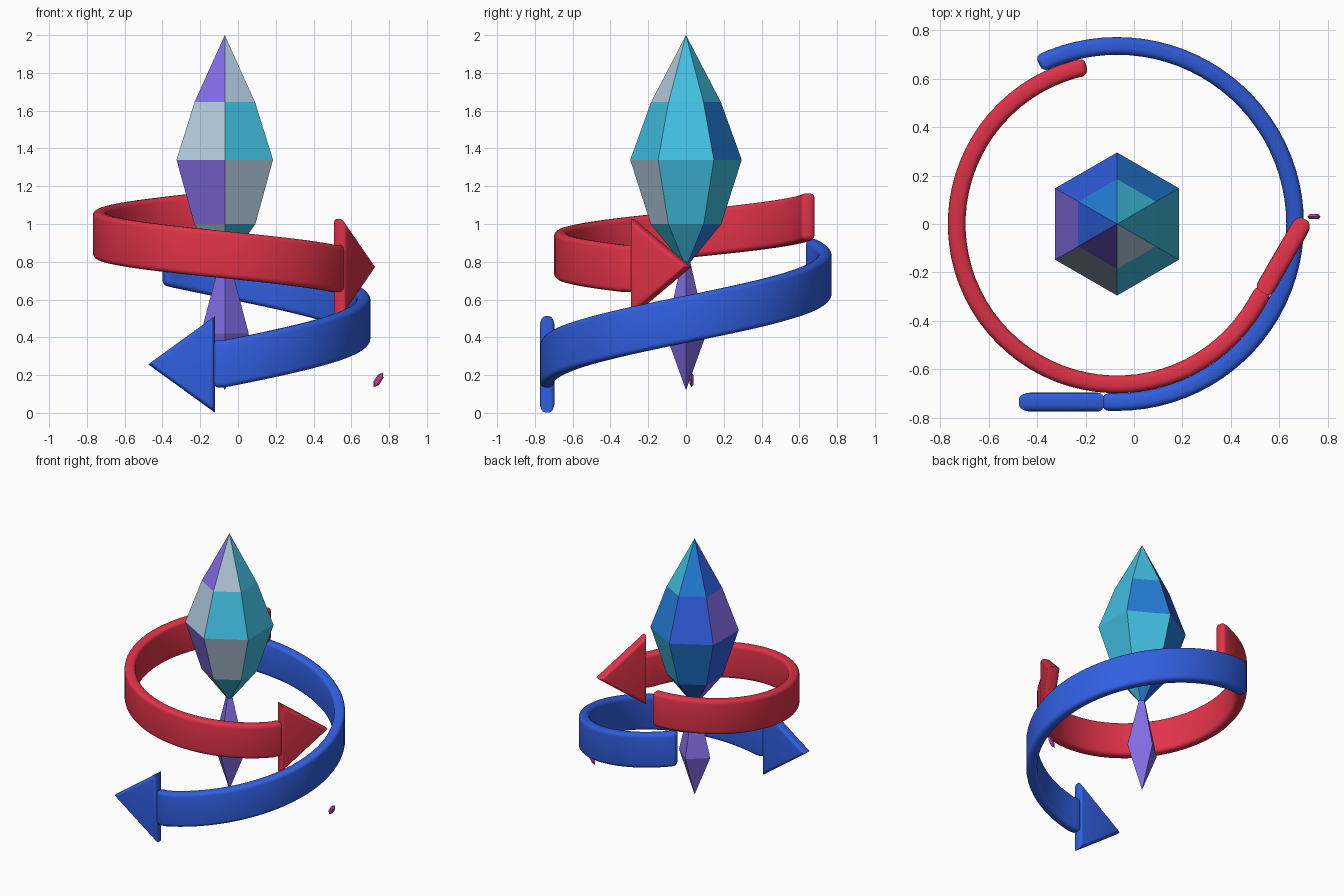
import bpy, bmesh, math
from mathutils import Vector, Matrix

if "Cube" in bpy.data.objects:
    bpy.data.objects.remove(bpy.data.objects["Cube"])

CX = -0.07  # shared axis of crystal and ribbons


def material(name, rgb):
    m = bpy.data.materials.new(name)
    m.diffuse_color = (*rgb, 1)
    m.use_nodes = True
    m.node_tree.nodes["Principled BSDF"].inputs["Base Color"].default_value = m.diffuse_color
    return m


CYAN = material("cyan", (0.052, 0.52, 0.75))
AZURE = material("azure", (0.018, 0.21, 0.70))
BLUE = material("royal blue", (0.03, 0.115, 0.75))
PURPLE = material("purple", (0.23, 0.155, 0.80))
GREY = material("pale grey blue", (0.45, 0.59, 0.73))
RED = material("red", (0.75, 0.033, 0.066))
PINK = material("pink", (0.60, 0.06, 0.38))


def finish(name, bm, mats, smooth=False):
    bmesh.ops.recalc_face_normals(bm, faces=bm.faces)
    me = bpy.data.meshes.new(name)
    bm.to_mesh(me)
    bm.free()
    for m in mats:
        me.materials.append(m)
    ob = bpy.data.objects.new(name, me)
    bpy.context.collection.objects.link(ob)
    if smooth:
        bpy.ops.object.select_all(action='DESELECT')
        ob.select_set(True)
        bpy.context.view_layer.objects.active = ob
        bpy.ops.object.shade_smooth_by_angle(angle=math.radians(35))
    return ob


def gem(name, sides, phase, top, rings, bottom, mats, colour=None, squash=1.0):
    """Pointed gem: rings of (z, radius) from top to bottom between two tips."""
    bm = bmesh.new()
    tip, foot = bm.verts.new((0, 0, top)), bm.verts.new((0, 0, bottom))
    loops = []
    for z, r in rings:
        angs = [math.radians(phase + 360 * k / sides) for k in range(sides)]
        loops.append([bm.verts.new((r * math.cos(a), r * squash * math.sin(a), z)) for a in angs])
    for k in range(sides):
        n = (k + 1) % sides
        strip = [(tip, loops[0][k], loops[0][n])]
        strip += [(a[k], b[k], b[n], a[n]) for a, b in zip(loops, loops[1:])]
        strip.append((loops[-1][k], foot, loops[-1][n]))
        for row, vs in enumerate(strip):
            f = bm.faces.new(vs)
            f.material_index = colour(row, k) if colour else 0
    return finish(name, bm, mats)


# Large crystal: colours step around the sides, shifted by one on every second row
crystal = gem("large_crystal", 6, -30, 2.0, [(1.645, 0.185), (1.34, 0.295), (1.0, 0.187)], 0.77,
              [CYAN, AZURE, BLUE, PURPLE, GREY],
              lambda row, k: (0, 0, 1, 2, 3, 4)[k] if row % 2 == 0 else (0, 1, 2, 3, 4, 0)[k])
crystal.location.x = CX

# Slim four-sided spike below it
spike = gem("lower_spike", 4, 0, 0.9, [(0.42, 0.127)], 0.12, [PURPLE], squash=0.85)
spike.location.x = CX

# Tiny shard
shard = gem("tiny_shard", 6, 0, 0.046, [(0.022, 0.017), (-0.022, 0.017)], -0.046, [PINK], squash=0.7)
shard.matrix_world = Matrix.Translation((0.743, 0.03, 0.175)) @ Matrix.Rotation(math.radians(33), 4, 'Y')


def ribbon(name, mat, radius, a0, a1, z0, z1, height=0.25, thick=0.073, neck=0.07):
    """Helical band ending in a short straight neck."""
    bm = bmesh.new()
    steps = 48
    turn = 1 if a1 > a0 else -1
    sections = []
    for i in range(steps + 2):
        t = min(i / steps, 1)
        a = math.radians(a0 + (a1 - a0) * t)
        out = Vector((math.cos(a), math.sin(a), 0))
        c = Vector((CX, 0, z0 + (z1 - z0) * t)) + out * radius
        if i > steps:
            c += Vector((-out.y, out.x, 0)) * turn * neck
        sections.append([bm.verts.new(c + out * (u * thick / 2) + Vector((0, 0, v * height / 2)))
                         for u, v in ((-1, -1), (1, -1), (1, 1), (-1, 1))])
    for p, q in zip(sections, sections[1:]):
        for j in range(4):
            bm.faces.new((p[j], p[(j + 1) % 4], q[(j + 1) % 4], q[j]))
    bm.faces.new(sections[0])
    bm.faces.new(sections[-1])
    bmesh.ops.recalc_face_normals(bm, faces=bm.faces)
    sharp = [e for e in bm.edges if e.calc_face_angle(0) > math.radians(50)]
    bmesh.ops.bevel(bm, geom=sharp, offset=0.026, segments=4, profile=0.5, affect='EDGES')
    finish(name, bm, [mat], True)


def arrow_head(name, mat, radius, angle, z, turn, start, end, half=0.255, thick=0.078):
    """Triangular plate tangent to the ribbon end, rounded along its outline."""
    a = math.radians(angle)
    out = Vector((math.cos(a), math.sin(a), 0))
    tan = Vector((-out.y, out.x, 0)) * turn
    base = Vector((CX, 0, z)) + out * radius
    bm = bmesh.new()
    sides = [[bm.verts.new(base + out * (s * thick / 2) + tan * d + Vector((0, 0, h)))
              for d, h in ((start, -half), (end, 0), (start, half))] for s in (-1, 1)]
    for tri in sides:
        bm.faces.new(tri)
    for j in range(3):
        n = (j + 1) % 3
        bm.faces.new((sides[0][j], sides[0][n], sides[1][n], sides[1][j]))
    bmesh.ops.recalc_face_normals(bm, faces=bm.faces)
    outline = [e for e in bm.edges if any(len(f.verts) == 3 for f in e.link_faces)]
    bmesh.ops.bevel(bm, geom=outline, offset=0.028, segments=4, profile=0.5, affect='EDGES')
    finish(name, bm, [mat], True)


# Red ribbon winds counter-clockwise downwards, blue winds clockwise downwards
ribbon("red_ribbon", RED, 0.662, 101, 330, 1.04, 0.765)
arrow_head("red_arrow_head", RED, 0.662, 330, 0.772, 1, 0.055, 0.405)
ribbon("blue_ribbon", BLUE, 0.735, 116, -90, 0.80, 0.26, neck=0.06)
arrow_head("blue_arrow_head", BLUE, 0.735, -90, 0.257, -1, 0.053, 0.405)
